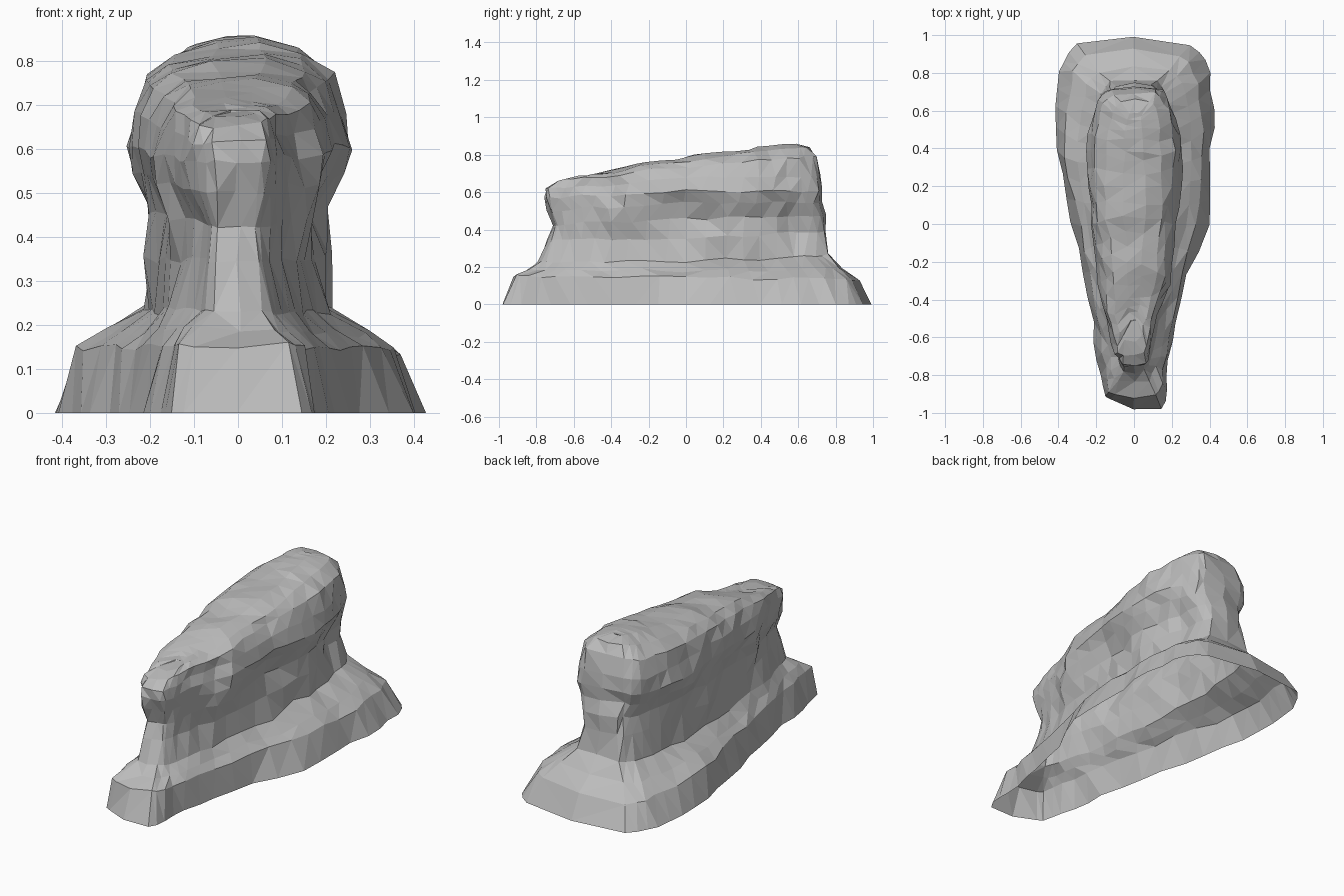
import bpy
import bmesh
import math
import random
from mathutils import Vector, noise

random.seed(7)
default_cube = bpy.data.objects.get("Cube")
if default_cube:
    bpy.data.objects.remove(default_cube, do_unlink=True)

SIDES = 44
OFFSET = Vector((3.1, 7.4, 1.7))

# Contours from ground to crest, in hundredths, with how square each is:
# (front y, back y), half widths front to back, heights front to back
CONTOURS = [
    (8, (-95, 95), (17, 22, 36, 42, 40), (0, 0, 0)),
    (8, (-91, 89), (14, 20, 31, 37, 35), (15, 15, 13)),
    (7, (-84, 82), (12, 18, 26, 31, 28), (19, 18, 19)),
    (6, (-78, 76), (9, 16, 20, 21, 18), (23, 23, 27)),
    (6, (-74, 74), (7, 14, 18, 20, 16), (35, 35, 39)),
    (6, (-72, 74), (7, 15, 18, 20, 15), (43, 46, 48)),
    (6, (-75, 71), (8, 16, 21, 24, 18), (50, 54, 55)),
    (6, (-75, 73), (9, 17, 23, 26, 20), (57, 60, 61)),
    (6, (-73, 73), (9, 16, 21, 24, 20), (62, 67, 69)),
    (6, (-69, 70), (9, 15, 18, 22, 18), (66, 74, 79)),
    (6, (-62, 66), (7, 11, 14, 15, 13), (68, 78, 84)),
    (4, (-52, 58), (3, 4, 5, 6, 5), (69, 80, 86)),
]

# Boulders and hollows on the flanks: centre, radius, outward push
BUMPS = [
    (Vector((0.38, 0.05, 0.08)), 0.35, 0.03),
    (Vector((-0.36, -0.05, 0.08)), 0.35, -0.03),
    (Vector((0.00, 0.96, 0.05)), 0.28, 0.05),
    (Vector((0.09, -0.95, 0.05)), 0.20, 0.05),
    (Vector((0.20, 0.22, 0.39)), 0.15, 0.04),
    (Vector((0.20, 0.20, 0.27)), 0.12, -0.03),
    (Vector((-0.20, 0.10, 0.40)), 0.17, 0.03),
    (Vector((0.18, 0.58, 0.38)), 0.16, -0.05),
    (Vector((0.20, 0.00, 0.47)), 0.16, -0.03),
    (Vector((0.14, -0.52, 0.64)), 0.22, -0.05),
    (Vector((-0.15, -0.48, 0.62)), 0.22, 0.02),
]


def sample(values, t):
    """Read a list of evenly spaced values at t from front to back."""
    place = t * (len(values) - 1)
    low = min(int(place), len(values) - 2)
    mix = place - low
    return (values[low] * (1 - mix) + values[low + 1] * mix) / 100


def weather(point, level):
    """Roughen a point of the rock with bumps, broad noise and chips."""
    outward = Vector((point.x, point.y * 0.2, 0)).normalized()
    for centre, radius, push in BUMPS:
        fade = max(0.0, 1 - (point - centre).length / radius)
        point = point + outward * push * fade
    broad = noise.noise(point * 6 + OFFSET)
    point = point + outward * broad * 0.02
    if level:
        point.z += noise.noise(point * 5 - OFFSET) * 0.02
        point.z += random.uniform(-1, 1) * 0.004
    point.x += random.uniform(-1, 1) * 0.008
    point.y += random.uniform(-1, 1) * 0.012
    return point


def contour_points(level):
    """Lay out one closed contour, a blunt oval, around the rock."""
    square, ends, widths, heights = CONTOURS[level]
    points = []
    for step in range(SIDES):
        angle = 2 * math.pi * step / SIDES
        along = -math.cos(angle)
        reach = max(0.0, 1 - abs(along) ** square) ** (1 / square)
        side = 1 if step < SIDES / 2 else -1
        t = (along + 1) / 2
        spot = Vector((side * reach * sample(widths, t),
                       sample(ends, t), sample(heights, t)))
        points.append(weather(spot, level))
    return points


def build_rock(name, material):
    bm = bmesh.new()
    rings = [[bm.verts.new(p) for p in contour_points(level)]
             for level in range(len(CONTOURS))]
    # Flanks
    for lower, upper in zip(rings, rings[1:]):
        for i in range(SIDES):
            j = (i + 1) % SIDES
            bm.faces.new((lower[i], lower[j], upper[j], upper[i]))
    # Crest, bridged from side to side
    crest = rings[-1]
    for i in range(SIDES // 2):
        strip = [crest[i], crest[i + 1], crest[-i - 1], crest[-i]]
        bm.faces.new(list(dict.fromkeys(strip)))
    bmesh.ops.triangulate(bm, faces=bm.faces[:], quad_method='SHORT_EDGE')
    bmesh.ops.recalc_face_normals(bm, faces=bm.faces[:])
    mesh = bpy.data.meshes.new(name)
    bm.to_mesh(mesh)
    bm.free()
    mesh.materials.append(material)
    rock = bpy.data.objects.new(name, mesh)
    bpy.context.collection.objects.link(rock)
    return rock


def flat_colour(name, colour):
    material = bpy.data.materials.new(name)
    material.use_nodes = True
    material.diffuse_color = colour
    shader = material.node_tree.nodes["Principled BSDF"]
    shader.inputs["Base Color"].default_value = colour
    return material


stone = flat_colour("grey_stone", (0.5, 0.5, 0.5, 1))
build_rock("rock_outcrop", stone)
